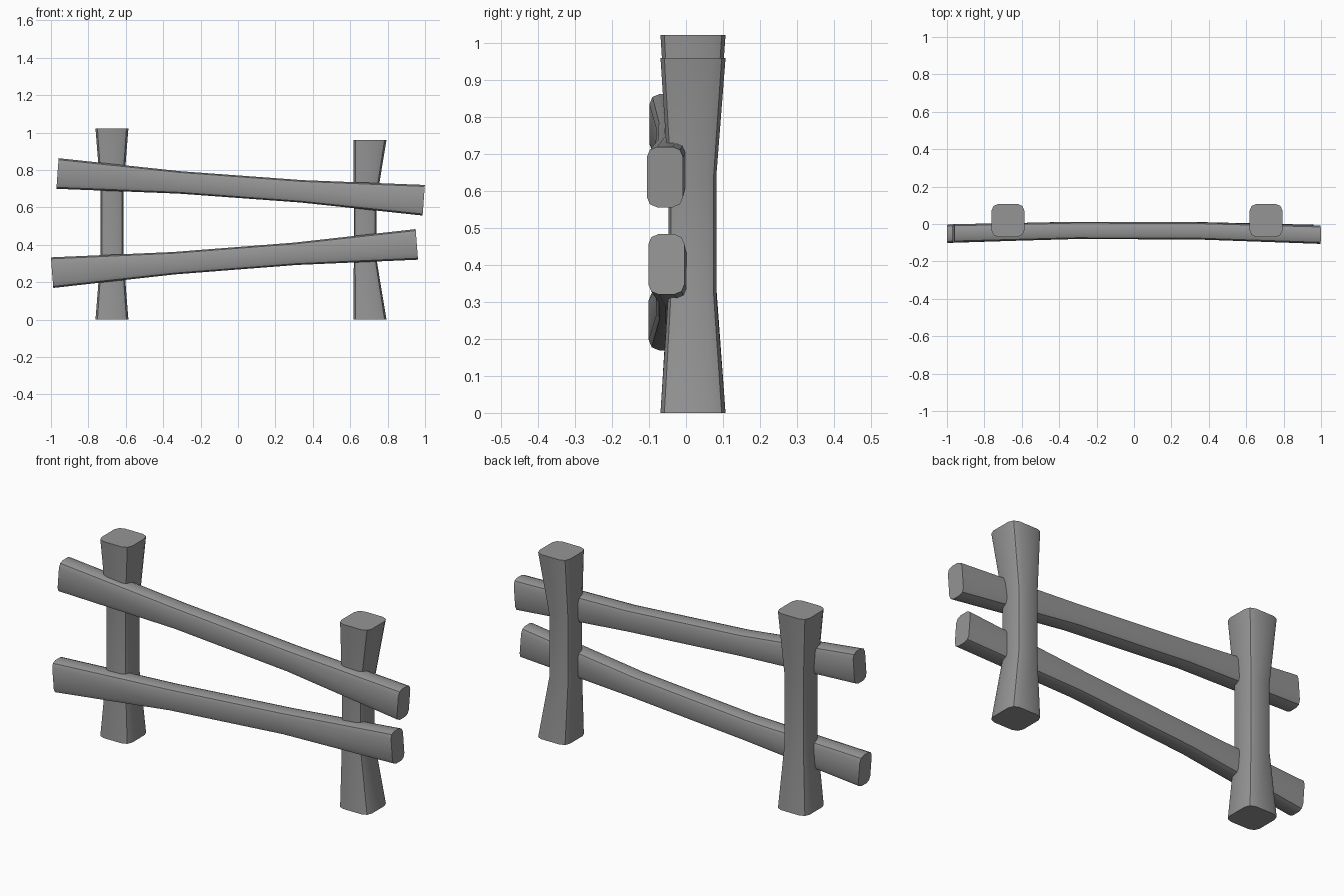
import bpy, bmesh, math
from mathutils import Vector

cube = bpy.data.objects.get("Cube")
if cube:
    bpy.data.objects.remove(cube)

grey = bpy.data.materials.new("weathered_grey")
grey.use_nodes = True
colour = (0.3, 0.3, 0.3, 1)
grey.diffuse_color = colour
grey.node_tree.nodes["Principled BSDF"].inputs["Base Color"].default_value = colour


def rounded_rect(hw, hh, r):
    """Rectangle outline with two-segment round corners, counter-clockwise."""
    pts = []
    for i, (sx, sy) in enumerate([(1, 1), (-1, 1), (-1, -1), (1, -1)]):
        for k in range(3):
            a = math.radians(90 * i + 45 * k)
            pts.append((sx * (hw - r) + r * math.cos(a),
                        sy * (hh - r) + r * math.sin(a)))
    return pts


def beam(name, rings, u, v):
    """Loft rounded rectangles; each ring is (centre, half width, half height, radius)."""
    bm = bmesh.new()
    loops = []
    for centre, hw, hh, r in rings:
        loops.append([bm.verts.new(Vector(centre) + u * a + v * b)
                      for a, b in rounded_rect(hw, hh, r)])
    n = len(loops[0])
    for low, high in zip(loops, loops[1:]):
        for i in range(n):
            j = (i + 1) % n
            bm.faces.new((low[i], low[j], high[j], high[i]))
    bm.faces.new(loops[0][::-1])
    bm.faces.new(loops[-1])
    bmesh.ops.recalc_face_normals(bm, faces=bm.faces)
    mesh = bpy.data.meshes.new(name)
    bm.to_mesh(mesh)
    bm.free()
    mesh.materials.append(grey)
    obj = bpy.data.objects.new(name, mesh)
    bpy.context.collection.objects.link(obj)
    bpy.ops.object.select_all(action="DESELECT")
    obj.select_set(True)
    bpy.context.view_layer.objects.active = obj
    bpy.ops.object.shade_smooth_by_angle(angle=math.radians(30))


def post(name, x_end, x_mid, height):
    """Upright with a narrow waist over its middle third."""
    end, waist = (0.088, 0.088, 0.036), (0.061, 0.065, 0.025)
    beam(name, [((x_end, 0.019, 0), *end),
                ((x_mid, 0.017, height / 3), *waist),
                ((x_mid, 0.017, height * 2 / 3), *waist),
                ((x_end, 0.019, height), *end)],
         Vector((1, 0, 0)), Vector((0, 1, 0)))


def rail(name, start, stop):
    """Sloping bar, thinner in the middle and bowed gently towards the back."""
    a, b = Vector(start), Vector(stop)
    axis = (b - a).normalized()
    depth = Vector((0, 1, 0))
    up = axis.cross(depth).normalized()
    if up.z < 0:
        up = -up
    bow = depth * 0.018
    end, waist = (0.049, 0.082, 0.028), (0.046, 0.060, 0.024)
    beam(name, [(a, *end), (a.lerp(b, 1 / 3) + bow, *waist),
                (a.lerp(b, 2 / 3) + bow, *waist), (b, *end)], depth, up)


post("right_post", -0.674, -0.674, 1.022)
post("left_post", 0.706, 0.680, 0.96)
rail("upper_rail", (-0.965, -0.050, 0.781), (0.993, -0.057, 0.638))
rail("lower_rail", (-0.994, -0.052, 0.251), (0.956, -0.053, 0.402))
